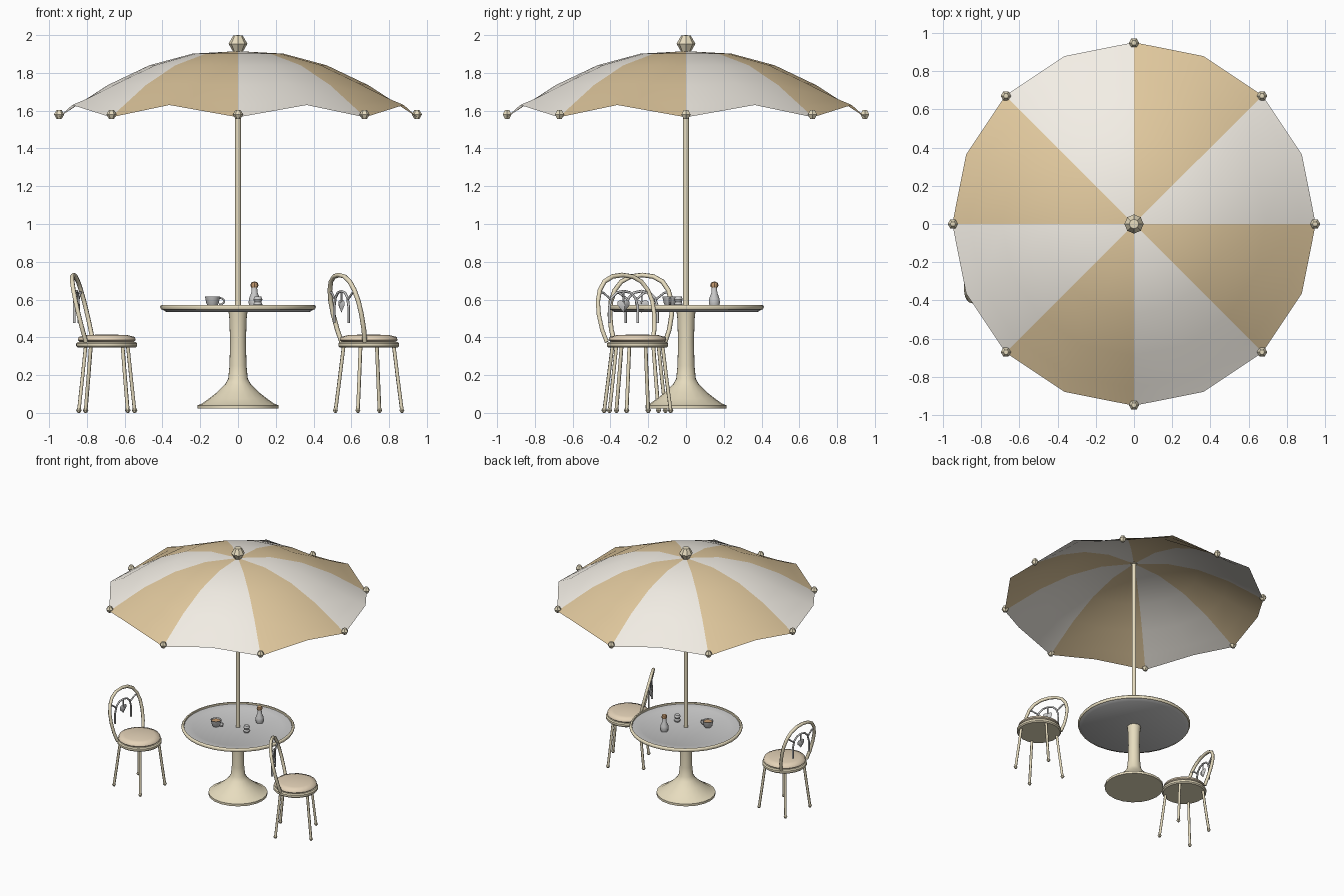
import bpy, bmesh
from math import sin, cos, pi, radians
from mathutils import Matrix, Vector

if "Cube" in bpy.data.objects:
    bpy.data.objects.remove(bpy.data.objects["Cube"])


def material(name, rgb):
    m = bpy.data.materials.new(name)
    m.diffuse_color = (*rgb, 1)
    m.use_nodes = True
    m.node_tree.nodes["Principled BSDF"].inputs["Base Color"].default_value = m.diffuse_color
    return m


FRAME = material("painted_frame", (0.80, 0.72, 0.52))
CUSHION = material("cushion_fabric", (0.78, 0.65, 0.48))
ORANGE = material("canopy_tan", (0.75, 0.58, 0.34))
CREAM = material("canopy_cream", (0.90, 0.86, 0.79))
BROWN = material("coffee_brown", (0.58, 0.34, 0.17))
ID = Matrix.Identity(4)


def finish(name, bm, mats=(), place=ID, angle=40, normals=True):
    if normals:
        bmesh.ops.recalc_face_normals(bm, faces=bm.faces)
    me = bpy.data.meshes.new(name)
    bm.to_mesh(me)
    bm.free()
    ob = bpy.data.objects.new(name, me)
    bpy.context.collection.objects.link(ob)
    for m in mats:
        if m:
            me.materials.append(m)
    ob.matrix_world = place
    bpy.ops.object.select_all(action='DESELECT')
    ob.select_set(True)
    bpy.context.view_layer.objects.active = ob
    if angle:
        bpy.ops.object.shade_smooth_by_angle(angle=radians(angle))
    return ob


def lathe(name, profile, sides, mat=None, place=ID, angle=40):
    """Revolve (radius, z) points around z."""
    bm = bmesh.new()
    vs = [bm.verts.new((r, 0, z)) for r, z in profile]
    es = [bm.edges.new(p) for p in zip(vs, vs[1:])]
    bmesh.ops.spin(bm, geom=vs + es, cent=(0, 0, 0), axis=(0, 0, 1),
                   angle=2 * pi, steps=sides, use_merge=True)
    bmesh.ops.remove_doubles(bm, verts=bm.verts, dist=1e-5)
    return finish(name, bm, [mat], place, angle)


def tube(name, pts, radius, mat=None, place=ID, sides=6, closed=False):
    """Sweep a round section along a path."""
    pts = [Vector(p) for p in pts]
    n = len(pts)
    bm = bmesh.new()
    rings = []
    ref = (pts[n // 3] - pts[0]).cross(pts[-1] - pts[0])
    ref = ref.normalized() if ref.length > 1e-6 else Vector((0.3, 1, 0.1))
    for i, p in enumerate(pts):
        t = (pts[min(i + 1, n - 1)] - pts[max(i - 1, 0)]).normalized()
        a = ref.cross(t).normalized()
        b = t.cross(a)
        rings.append([bm.verts.new(p + radius * (cos(k * 2 * pi / sides) * a + sin(k * 2 * pi / sides) * b))
                      for k in range(sides)])
    for r0, r1 in zip(rings, rings[1:]):
        for k in range(sides):
            bm.faces.new((r0[k], r0[(k + 1) % sides], r1[(k + 1) % sides], r1[k]))
    bm.faces.new(rings[0])
    bm.faces.new(rings[-1])
    return finish(name, bm, [mat], place, 65)


def ball(name, loc, r, sides, place=ID):
    profile = [(0, -0.92 * r), (0.5 * r, -0.87 * r), (r, 0), (0.5 * r, 0.87 * r), (0, 0.92 * r)]
    return lathe(name, profile, sides, FRAME, place @ Matrix.Translation(loc), 30)


# Canopy: eight alternating panels, scalloped rim
bm = bmesh.new()
levels = [(0.24, 1.902, 1.902), (0.47, 1.84, 1.842), (0.69, 1.735, 1.745),
          (0.86, 1.625, 1.665), (0.95, 1.565, 1.63)]
apex = bm.verts.new((0, 0, 1.915))
rows = [[bm.verts.new((r * cos(i * pi / 8), r * sin(i * pi / 8), zm if i % 2 else zc))
         for i in range(16)] for r, zc, zm in levels]
for i in range(16):
    j = (i + 1) % 16
    faces = [bm.faces.new((apex, rows[0][i], rows[0][j]))]
    faces += [bm.faces.new((a[i], b[i], b[j], a[j])) for a, b in zip(rows, rows[1:])]
    for f in faces:
        f.material_index = (i // 2) % 2
finish("canopy", bm, [CREAM, ORANGE])

# Finial, rib end balls and pole
ball("finial", (0, 0, 1.954), 0.05, 8)
for i in range(8):
    ball("rib_end", (0.947 * cos(i * pi / 4), 0.947 * sin(i * pi / 4), 1.58), 0.027, 6)
lathe("umbrella_pole", [(0, 0.54), (0.016, 0.54), (0.016, 1.91), (0, 1.91)], 10, FRAME)

# Table: grey top with raised rim, flared pedestal
lathe("table_top", [(0, 0.535), (0.38, 0.535), (0.402, 0.548), (0.402, 0.562),
                    (0.335, 0.562), (0.33, 0.56), (0, 0.56)], 32)
lathe("table_rim", [(0.392, 0.562), (0.395, 0.572), (0.406, 0.572), (0.413, 0.562),
                    (0.406, 0.547), (0.397, 0.547), (0.392, 0.562)], 32, FRAME, angle=60)
lathe("pedestal", [(0, 0.022), (0.215, 0.022), (0.215, 0.04), (0.19, 0.05), (0.155, 0.075),
                   (0.11, 0.11), (0.07, 0.15), (0.052, 0.18), (0.045, 0.25), (0.042, 0.38),
                   (0.046, 0.5), (0.05, 0.536), (0, 0.536)], 20, FRAME)

# Cup with coffee and handle
at = Matrix.Translation((-0.135, -0.085, 0.56))
lathe("cup", [(0, 0.003), (0.022, 0.003), (0.032, 0.018), (0.04, 0.055),
              (0.036, 0.055), (0.03, 0.04), (0, 0.04)], 12, None, at)
lathe("coffee", [(0, 0.047), (0.034, 0.047)], 12, BROWN, at)
tube("cup_handle", [(0.034 + 0.028 * sin(a * pi / 6), 0, 0.031 - 0.018 * cos(a * pi / 6))
                    for a in range(7)], 0.005, None, at)

# Bottle with stopper, and small ribbed jar
at = Matrix.Translation((0.087, 0.15, 0.56))
lathe("bottle", [(0, 0.002), (0.025, 0.002), (0.031, 0.022), (0.029, 0.045), (0.017, 0.075),
                 (0.014, 0.105), (0, 0.105)], 10, None, at)
lathe("bottle_stopper", [(0, 0.103), (0.017, 0.103), (0.022, 0.115), (0.017, 0.13), (0, 0.136)], 8, BROWN, at)
lathe("jar", [(0, 0.002), (0.02, 0.002), (0.024, 0.014), (0.018, 0.027), (0.024, 0.04),
              (0.018, 0.056), (0, 0.056)], 10, None, Matrix.Translation((0.105, -0.04, 0.56)))


def chair(side, x, y, turn):
    """Bistro chair whose back points to local -x."""
    M = Matrix.Translation((x, y, 0)) @ Matrix.Rotation(radians(turn), 4, 'Z')
    lathe(side + "_seat", [(0, 0.345), (0.155, 0.345), (0.163, 0.353), (0.163, 0.368),
                           (0.155, 0.376), (0, 0.376)], 20, FRAME, M)
    lathe(side + "_cushion", [(0, 0.374), (0.142, 0.374), (0.155, 0.386), (0.15, 0.402),
                              (0.11, 0.412), (0, 0.416)], 20, CUSHION, M, 60)
    for i in range(4):
        a = pi / 4 + i * pi / 2
        path = [(r * cos(a), r * sin(a), z) for r, z in ((0.14, 0.35), (0.162, 0.18), (0.185, 0.012))]
        tube(side + "_leg", path, 0.010, FRAME, M)
        ball(side + "_foot", (path[2][0], path[2][1], 0.014), 0.015, 6, M)
    # Outer hoop leaning backwards
    half = [(0.135, 0.375), (0.155, 0.44), (0.165, 0.52), (0.162, 0.59), (0.143, 0.65), (0.11, 0.695), (0.06, 0.722)]
    outline = half + [(0, 0.73)] + [(-w, z) for w, z in reversed(half)]
    tube(side + "_back_hoop", [(-0.092 - 0.24 * (z - 0.375), w, z) for w, z in outline], 0.0125, FRAME, M)
    # Inner arch with stays and heart
    half = [(0.085, 0.475), (0.085, 0.56), (0.07, 0.61), (0.04, 0.637)]
    outline = half + [(0, 0.645)] + [(-w, z) for w, z in reversed(half)]
    tube(side + "_inner_arch", [(-0.162, w, z) for w, z in outline], 0.007, None, M)
    for s in (-1, 1):
        tube(side + "_back_stay", [(-0.162, s * 0.075, 0.60), (-0.158, s * 0.12, 0.635), (-0.155, s * 0.145, 0.64)],
             0.006, None, M)
    bm = bmesh.new()
    rim = []
    for k in range(14):
        t = k * pi / 7
        rim.append(bm.verts.new((-0.162, 0.0024 * 16 * sin(t) ** 3,
                                 0.570 + 0.0024 * (13 * cos(t) - 5 * cos(2 * t) - 2 * cos(3 * t) - cos(4 * t)))))
    for dx in (-0.016, 0.016):
        tip = bm.verts.new((-0.162 + dx, 0, 0.572))
        for p, q in zip(rim, rim[1:] + rim[:1]):
            bm.faces.new((p, q, tip))
    finish(side + "_back_heart", bm, [], M)
    tube(side + "_heart_hanger", [(-0.162, 0, 0.575), (-0.162, 0, 0.61), (-0.162, 0, 0.645)], 0.005, None, M)


chair("left_chair", -0.695, -0.257, -8)
chair("right_chair", 0.692, -0.257, 27)
